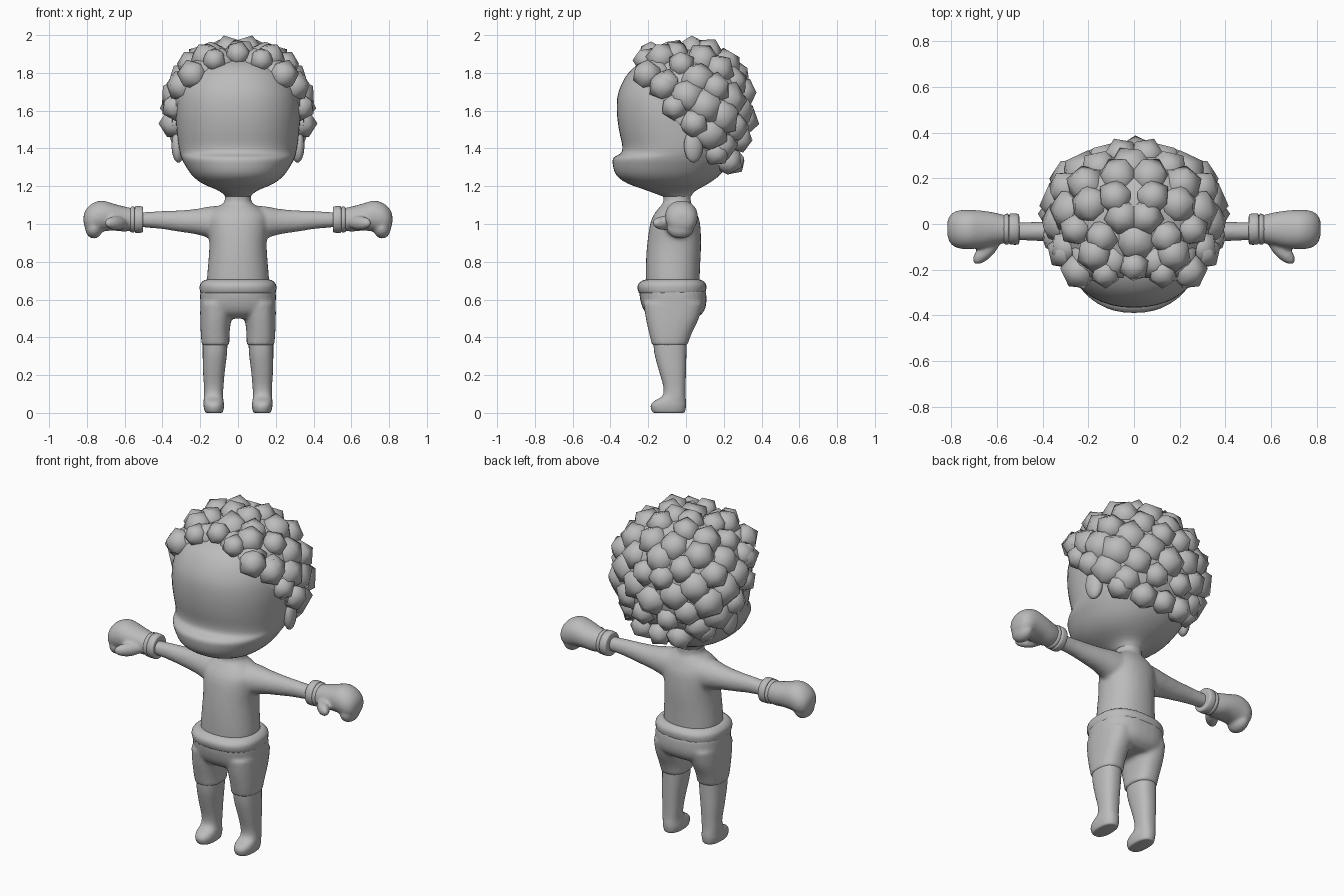
import bpy, bmesh, math, random
from mathutils import Matrix, Vector

if "Cube" in bpy.data.objects:
    bpy.data.objects.remove(bpy.data.objects["Cube"])

random.seed(4)
grey = bpy.data.materials.new("plain grey")
grey.diffuse_color = (0.5, 0.5, 0.5, 1)
grey.use_nodes = True
grey.node_tree.nodes["Principled BSDF"].inputs["Base Color"].default_value = grey.diffuse_color


def spline(secs, steps):
    """Catmull-Rom interpolation between cross-sections."""
    out = []
    for i in range(len(secs) - 1):
        a, b, c, d = (secs[max(0, min(len(secs) - 1, i + k))] for k in (-1, 0, 1, 2))
        for s in range(steps):
            t = s / steps
            out.append([0.5 * (2*q + (r-p)*t + (2*p-5*q+4*r-w)*t*t + (3*q-p-3*r+w)*t**3)
                        for p, q, r, w in zip(a, b, c, d)])
    return out + [list(secs[-1])]


def loft(bm, secs, axis="Z", sides=(1,), n=32, p=2.2, steps=3):
    """Sections are (position, a min, a max, b min, b max) along the axis."""
    for side in sides:
        rings = []
        for t, a0, a1, b0, b1 in spline(secs, steps):
            ring = []
            for k in range(n):
                u = 2 * math.pi * k / n
                c, s = math.cos(u), math.sin(u)
                a = (a0 + a1) / 2 + (a1 - a0) / 2 * math.copysign(abs(c) ** (2 / p), c)
                b = (b0 + b1) / 2 + (b1 - b0) / 2 * math.copysign(abs(s) ** (2 / p), s)
                v = (a, b, t) if axis == "Z" else (t, a, b)
                ring.append(bm.verts.new((v[0] * side, v[1], v[2])))
            rings.append(ring)
        for lo, hi in zip(rings, rings[1:]):
            for k in range(n):
                bm.faces.new((lo[k], lo[(k+1) % n], hi[(k+1) % n], hi[k]))
        bm.faces.new(rings[0][::-1])
        bm.faces.new(rings[-1])


def blob(bm, centre, radii, sides=(1,), turn=0):
    for side in sides:
        m = (Matrix.Translation((centre[0] * side, centre[1], centre[2]))
             @ Matrix.Rotation(turn * side, 4, "Z") @ Matrix.Diagonal((*radii, 1)))
        bmesh.ops.create_uvsphere(bm, u_segments=20, v_segments=14, radius=1, matrix=m)


def finish(name, bm, voxel=0, smooth=0, angle=50):
    bmesh.ops.recalc_face_normals(bm, faces=bm.faces[:])
    me = bpy.data.meshes.new(name)
    bm.to_mesh(me)
    bm.free()
    me.materials.append(grey)
    ob = bpy.data.objects.new(name, me)
    bpy.context.collection.objects.link(ob)
    bpy.context.view_layer.objects.active = ob
    ob.select_set(True)
    if voxel:
        r = ob.modifiers.new("blend", "REMESH")
        r.mode, r.voxel_size, r.use_smooth_shade = "VOXEL", voxel, True
        s = ob.modifiers.new("soften", "SMOOTH")
        s.factor, s.iterations = 0.5, smooth
        for m in ("blend", "soften"):
            bpy.ops.object.modifier_apply(modifier=m)
    bpy.ops.object.shade_smooth_by_angle(angle=math.radians(angle))
    ob.select_set(False)


BOTH = (1, -1)

# head with protruding lower muzzle, and ears
bm = bmesh.new()
loft(bm, [(1.145, -.066, .066, -.12, .025), (1.175, -.1, .1, -.2, .05), (1.215, -.19, .19, -.31, .12),
          (1.26, -.245, .245, -.37, .18), (1.32, -.285, .285, -.388, .23), (1.352, -.3, .3, -.382, .25),
          (1.378, -.308, .308, -.343, .26), (1.42, -.316, .316, -.338, .275), (1.5, -.325, .325, -.355, .29),
          (1.6, -.33, .33, -.366, .3), (1.7, -.315, .315, -.357, .29), (1.8, -.26, .26, -.305, .24),
          (1.86, -.17, .17, -.225, .17), (1.885, -.06, .06, -.12, .06)], n=48)
finish("head", bm)
bm = bmesh.new()
blob(bm, (.315, .04, 1.415), (.035, .052, .09), BOTH, .3)
finish("ears", bm)

# bare torso, neck and arms blended together
bm = bmesh.new()
loft(bm, [(.62, -.16, .16, -.21, .07), (.7, -.165, .165, -.213, .072), (.8, -.157, .157, -.212, .076),
          (.9, -.152, .152, -.205, .08), (1.0, -.16, .16, -.19, .075), (1.05, -.155, .155, -.17, .06),
          (1.09, -.11, .11, -.14, .04), (1.12, -.07, .07, -.12, .025), (1.2, -.072, .072, -.13, .03)])
loft(bm, [(.06, -.13, .05, .9, 1.1), (.15, -.12, .04, .925, 1.093), (.22, -.1, .03, .945, 1.08),
          (.32, -.083, .018, .96, 1.072), (.42, -.075, .01, .975, 1.068), (.55, -.07, .008, .985, 1.06)],
     "X", BOTH, p=2)
finish("torso_and_arms", bm, .011, 6)

# mitten gloves: palm, curled fingers, thumb
bm = bmesh.new()
loft(bm, [(.54, -.08, .032, .968, 1.08), (.6, -.09, .048, .96, 1.092), (.66, -.104, .058, .965, 1.108),
          (.72, -.11, .062, .96, 1.124), (.77, -.106, .059, .95, 1.11), (.803, -.085, .04, .965, 1.08),
          (.817, -.05, .01, 1.0, 1.05)], "X", BOTH, p=2.1)
blob(bm, (.763, -.03, .978), (.046, .072, .055), BOTH)
blob(bm, (.645, -.115, 1.005), (.08, .034, .037), BOTH, -.8)
finish("gloves", bm, .009, 4)

# glove cuffs with two rims
bm = bmesh.new()
loft(bm, [(.502, -.08, .03, .965, 1.08), (.507, -.09, .044, .955, 1.092), (.54, -.09, .046, .953, 1.095),
          (.547, -.085, .038, .96, 1.086), (.552, -.09, .045, .955, 1.093), (.566, -.088, .042, .957, 1.09),
          (.573, -.075, .03, .965, 1.08)], "X", BOTH, p=2)
finish("glove_cuffs", bm)

# shorts: hips and two trouser legs blended
bm = bmesh.new()
loft(bm, [(.5, -.15, .15, -.17, .05), (.53, -.19, .19, -.214, .09), (.58, -.2, .2, -.238, .108),
          (.65, -.2, .2, -.25, .106)], p=2.5)
loft(bm, [(.357, .045, .192, -.18, .008), (.42, .045, .197, -.195, .03), (.5, .035, .2, -.213, .068),
          (.58, .02, .2, -.225, .09)], sides=BOTH, p=2.4)
finish("shorts", bm, .011, 4)
bm = bmesh.new()
loft(bm, [(.628, -.19, .19, -.235, .095), (.638, -.2, .2, -.25, .103), (.665, -.203, .203, -.257, .108),
          (.685, -.198, .198, -.25, .103), (.702, -.18, .18, -.228, .085), (.706, -.16, .16, -.205, .067)], p=2.5)
finish("waistband", bm)

# legs with small rounded feet
bm = bmesh.new()
loft(bm, [(0, .09, .165, -.165, -.015), (.006, .08, .175, -.178, -.006), (.035, .074, .182, -.187, 0),
          (.06, .076, .182, -.172, 0), (.09, .08, .18, -.125, -.003), (.14, .077, .18, -.12, -.003),
          (.22, .07, .185, -.142, 0), (.32, .058, .187, -.168, .002), (.42, .055, .187, -.175, .005)],
     sides=BOTH, p=2.4)
finish("legs_and_feet", bm)


def hairline(y, z):
    return y - (.02 - (z - 1.48) * .95)


def hair_surface(d, inset):
    """Point on the rounded hair volume in direction d, pulled in by inset."""
    q = d / sum(abs(v) ** 2.3 for v in d) ** (1 / 2.3)
    ry = .40 if d.y < 0 else .345
    return Vector((q.x * (.41 - inset), .03 + q.y * (ry - inset), 1.6 + q.z * (.39 - inset)))


# hair cap under the curls, cut along the hairline
bm = bmesh.new()
bmesh.ops.create_uvsphere(bm, u_segments=32, v_segments=20, radius=1)
for v in bm.verts:
    v.co = hair_surface(v.co.copy(), .055)
bmesh.ops.bisect_plane(bm, geom=bm.verts[:] + bm.edges[:] + bm.faces[:], plane_co=(0, .01, 1.48),
                       plane_no=(0, 1, .95), clear_inner=True)
finish("hair_cap", bm)

# faceted curls of varied size, mirrored left and right
bm = bmesh.new()


def curl(c, size):
    turn = Matrix.Rotation(random.uniform(0, 6), 4, Vector((random.random(), random.random(), 1)))
    for side in BOTH if c[0] > .03 else (1,):
        bmesh.ops.create_icosphere(bm, subdivisions=1, radius=size,
                                   matrix=Matrix.Diagonal((side, 1, 1, 1)) @ Matrix.Translation(c) @ turn)


count = 92
for i in range(count):
    h = 1 - 2 * (i + .5) / count
    u = i * math.pi * (3 - math.sqrt(5))
    r = math.sqrt(1 - h * h)
    d = Vector((r * math.cos(u), r * math.sin(u), h))
    size = random.uniform(.075, .112)
    c = hair_surface(d, size * random.uniform(.82, .98))
    if d.x > -.04 and hairline(c.y, c.z) > .035 and c.z > 1.33:
        curl(c, size)
# fringe curls over the forehead and temples, then nape curls
for x, y, z, size in ((0, -.185, 1.9, .07), (.125, -.215, 1.868, .068), (.24, -.205, 1.79, .085),
                      (.3, -.12, 1.73, .085), (.17, -.13, 1.88, .085), (.335, -.06, 1.62, .075),
                      (0, .245, 1.33, .075), (.12, .225, 1.335, .08), (.23, .16, 1.38, .08)):
    curl((x, y, z), size)
finish("hair_curls", bm, angle=45)
